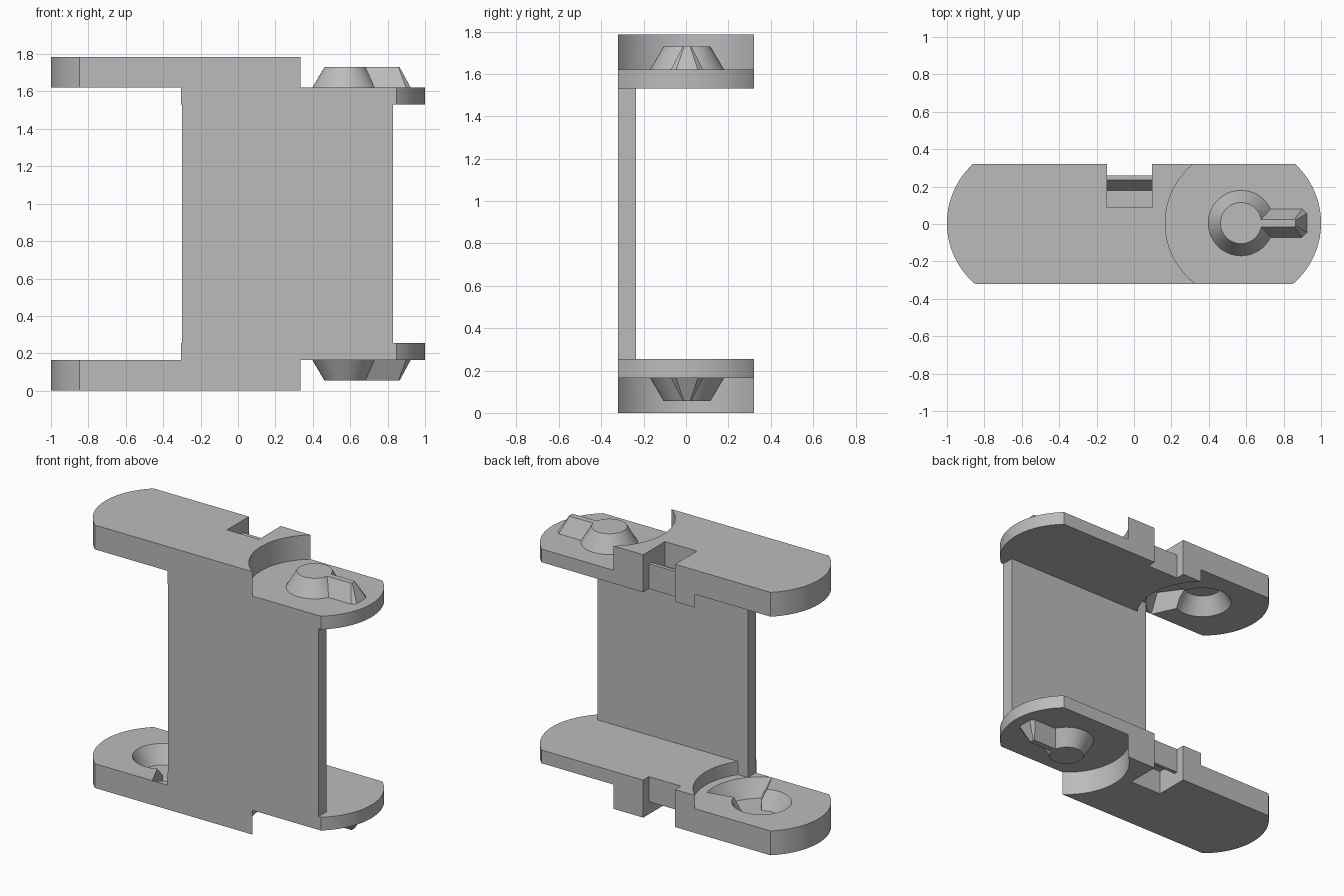
import bpy, bmesh
from math import radians, degrees, asin, sin, cos

old = bpy.data.objects.get("Cube")
if old:
    bpy.data.objects.remove(old, do_unlink=True)

MID = 0.8925            # half the height, also the mirror plane
INNER, STEP, TOP = 0.6375, 0.7275, MID   # levels measured from the middle
HALF = 0.322            # half depth
PX, PY = 0.572, 0.005   # pivot position

grey = bpy.data.materials.new("plain grey")
grey.use_nodes = True
grey.diffuse_color = (0.5, 0.5, 0.5, 1)
grey.node_tree.nodes["Principled BSDF"].inputs["Base Color"].default_value = (0.5, 0.5, 0.5, 1)


def arc(cx, cy, r, a0, a1, n=32):
    angles = [radians(a0 + (a1 - a0) * i / n) for i in range(n + 1)]
    return [(cx + r * cos(a), cy + r * sin(a)) for a in angles]


def circle(cx, cy, r, n=64):
    return arc(cx, cy, r, 0, 360, n)[:-1]


def loft(name, low, z0, high, z1):
    """Solid between two outlines with equal point counts."""
    bm = bmesh.new()
    a = [bm.verts.new((x, y, z0)) for x, y in low]
    b = [bm.verts.new((x, y, z1)) for x, y in high]
    bm.faces.new(a)
    bm.faces.new(b)
    for i in range(len(a)):
        j = (i + 1) % len(a)
        bm.faces.new((a[i], a[j], b[j], b[i]))
    bmesh.ops.recalc_face_normals(bm, faces=bm.faces)
    mesh = bpy.data.meshes.new(name)
    bm.to_mesh(mesh)
    bm.free()
    mesh.materials.append(grey)
    ob = bpy.data.objects.new(name, mesh)
    ob.location.z = MID
    bpy.context.collection.objects.link(ob)
    return ob


def prism(name, outline, z0, z1):
    return loft(name, outline, z0, outline, z1)


def box(name, x0, x1, y0, y1, z0, z1):
    return prism(name, [(x0, y0), (x1, y0), (x1, y1), (x0, y1)], z0, z1)


def activate(ob):
    bpy.ops.object.select_all(action='DESELECT')
    ob.select_set(True)
    bpy.context.view_layer.objects.active = ob


def combine(ob, other, operation):
    bpy.context.view_layer.update()
    activate(ob)
    mod = ob.modifiers.new("combine", 'BOOLEAN')
    mod.operation, mod.solver, mod.object = operation, 'EXACT', other
    bpy.ops.object.modifier_apply(modifier=mod.name)
    bpy.data.objects.remove(other, do_unlink=True)


def finish(ob):
    """Mirror top to bottom and smooth the round walls."""
    activate(ob)
    mod = ob.modifiers.new("mirror", 'MIRROR')
    mod.use_axis = (False, False, True)
    mod.use_bisect_axis = (False, False, True)
    bpy.ops.object.modifier_apply(modifier=mod.name)
    bpy.ops.object.shade_smooth_by_angle(angle=radians(30))


def plate(name, side, r_end, r_hollow, z0, z1):
    """Flat arm: round end around one pivot, hollow end around the other."""
    def span(r):
        return degrees(asin((-HALF - PY) / r)), degrees(asin((HALF - PY) / r))
    lo, hi = span(r_end)
    end = arc(0, PY, r_end, lo, hi)
    lo, hi = span(r_hollow)
    hollow = arc(0, PY, r_hollow, hi, lo)
    pts = [(side * (PX + x), y) for x, y in end]
    pts += [(side * (x - PX), y) for x, y in hollow]
    return prism(name, pts, z0, z1)


# Arms and side wall joined into one body
body = plate("link_body", -1, 0.428, 0.405, STEP, TOP)
combine(body, plate("inner_arm", 1, 0.428, 0.422, INNER, STEP), 'UNION')
combine(body, box("side_wall", -0.3, 0.83, -HALF, -0.235, -0.1, STEP), 'UNION')

# Notch in the back edge
N0, N1, NY = -0.144, 0.096, 0.088
combine(body, box("notch_cutter", N0, N1, NY, 0.5, 0.5, 1), 'DIFFERENCE')

# Pivot socket with a swing pocket
FLOOR = STEP + 0.115
Z0 = STEP - 0.001
combine(body, loft("socket_cutter", circle(-PX, PY, 0.185), Z0,
                   circle(-PX, PY, 0.118), FLOOR), 'DIFFERENCE')
wide = [(-PX, PY)] + arc(-PX, PY, 0.365, -65, 13)
narrow = [(-PX, PY)] + arc(-PX, PY, 0.3, -54, 3)
combine(body, loft("pocket_cutter", wide, Z0, narrow, FLOOR), 'DIFFERENCE')
finish(body)

# Pivot boss: a cone with a pointing ridge
BOSS_TOP = STEP + 0.11


def ridge(length, half, cut):
    pts = [(0, -half), (length - cut, -half), (length, cut - half),
           (length, half - cut), (length - cut, half), (0, half)]
    return [(PX + x, PY + y) for x, y in pts]


boss = loft("pivot_boss", circle(PX, PY, 0.175), STEP, circle(PX, PY, 0.11), BOSS_TOP)
combine(boss, loft("boss_ridge", ridge(0.352, 0.076, 0.025), STEP,
                   ridge(0.292, 0.02, 0.006), BOSS_TOP), 'UNION')
finish(boss)

# Catch bar with a sloped lip inside the notch
catch = box("catch_bar", N0, N1, NY, 0.26, INNER, STEP)
lip = loft("catch_lip", [(N0, 0.178), (N1, 0.178), (N1, 0.26), (N0, 0.26)], STEP,
           [(N0, 0.235), (N1, 0.235), (N1, 0.26), (N0, 0.26)], STEP + 0.08)
combine(catch, lip, 'UNION')
finish(catch)
